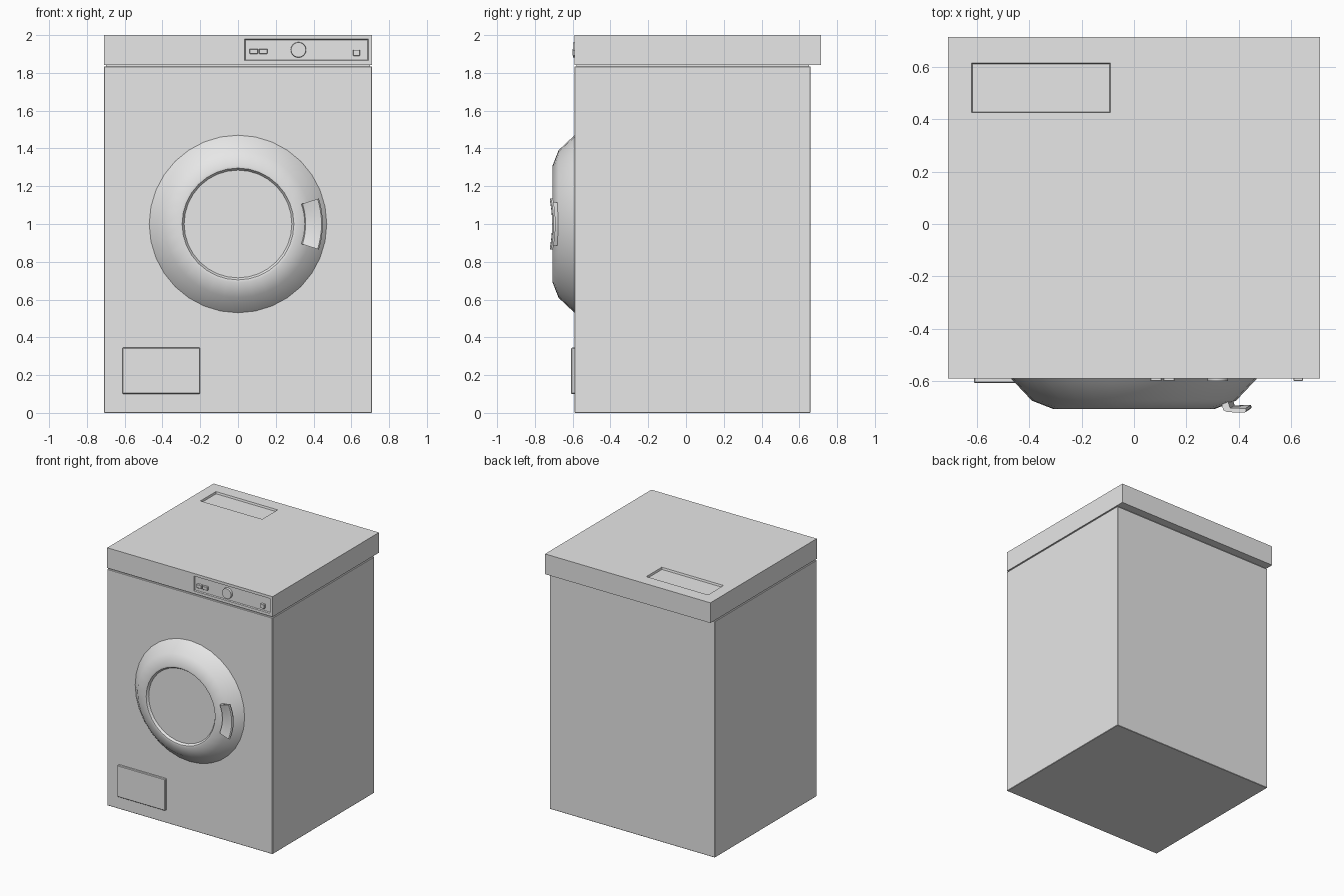
import bpy, bmesh
from math import radians, copysign, pi
from mathutils import Matrix, Vector

cube = bpy.data.objects.get("Cube")
if cube:
    bpy.data.objects.remove(cube)

grey = bpy.data.materials.new("light_grey_enamel")
grey.use_nodes = True
grey.diffuse_color = (0.8, 0.8, 0.8, 1)
grey.node_tree.nodes["Principled BSDF"].inputs["Base Color"].default_value = (0.8, 0.8, 0.8, 1)


def finish(bm, name, smooth=None, bevel=0):
    """Turn a bmesh into a named, coloured object."""
    bmesh.ops.recalc_face_normals(bm, faces=bm.faces)
    mesh = bpy.data.meshes.new(name)
    bm.to_mesh(mesh)
    bm.free()
    mesh.materials.append(grey)
    obj = bpy.data.objects.new(name, mesh)
    bpy.context.collection.objects.link(obj)
    if bevel:
        mod = obj.modifiers.new("soft_edges", "BEVEL")
        mod.width, mod.segments = bevel, 1
    if smooth:
        bpy.ops.object.select_all(action="DESELECT")
        obj.select_set(True)
        bpy.context.view_layer.objects.active = obj
        bpy.ops.object.shade_smooth_by_angle(angle=radians(smooth))
    return obj


def box_mesh(lo, hi):
    lo, hi = Vector(lo), Vector(hi)
    bm = bmesh.new()
    bmesh.ops.create_cube(bm, size=1)
    bmesh.ops.scale(bm, vec=hi - lo, verts=bm.verts)
    bmesh.ops.translate(bm, vec=(lo + hi) / 2, verts=bm.verts)
    bm.normal_update()
    return bm


def box(name, lo, hi, bevel=0):
    return finish(box_mesh(lo, hi), name, bevel=bevel)


def pocket(bm, normal, centre, half, slope, depth):
    """Sink a rectangular recess into the side facing along normal."""
    bm.normal_update()
    face = max(bm.faces, key=lambda f: f.normal.dot(Vector(normal)))
    mid = face.calc_center_median()
    bmesh.ops.inset_individual(bm, faces=[face], thickness=0.01)
    for v in face.verts:
        for a in range(3):
            if not normal[a]:
                v.co[a] = centre[a] + copysign(half[a], v.co[a] - mid[a])
    bm.normal_update()
    bmesh.ops.inset_individual(bm, faces=[face], thickness=slope, depth=-depth)


def spun(name, points, start, angle, steps, closed, bow=0):
    """Sweep an (x, y) profile about the door axis."""
    bm = bmesh.new()
    verts = [bm.verts.new((x, y, 0)) for x, y in points]
    if closed:
        geom = [bm.faces.new(verts)]
    else:
        geom = [bm.edges.new(pair) for pair in zip(verts, verts[1:])]
        geom += verts
    bmesh.ops.rotate(bm, cent=(0, 0, 0), verts=verts,
                     matrix=Matrix.Rotation(start, 3, "Y"))
    bmesh.ops.spin(bm, geom=geom, cent=(0, 0, 0), axis=(0, 1, 0),
                   angle=angle, steps=steps)
    bmesh.ops.remove_doubles(bm, verts=bm.verts, dist=0.0005)
    for v in bm.verts:
        v.co.y += bow * (1 - (v.co.z / 0.11) ** 2)
        v.co.z += 1
    return finish(bm, name, smooth=35)


# Cabinet with a narrow seam under the lid
box("cabinet", (-0.71, -0.59, 0), (0.71, 0.66, 1.835), bevel=0.003)
box("lid_seam", (-0.7, -0.58, 1.83), (0.7, 0.65, 1.85))

# Lid with a shallow tray on top and a sunken control panel in front
lid = box_mesh((-0.71, -0.59, 1.843), (0.71, 0.715, 2))
pocket(lid, (0, 0, 1), (-0.355, 0.52, 0), (0.265, 0.095, 0), 0.005, 0.015)
pocket(lid, (0, -1, 0), (0.3625, 0, 1.922), (0.3275, 0, 0.057), 0.006, 0.008)
finish(lid, "lid")

# Controls
for i, (x0, x1, z0, z1) in enumerate([(0.062, 0.105, 1.9, 1.927),
                                      (0.112, 0.155, 1.9, 1.927),
                                      (0.61, 0.645, 1.89, 1.922)]):
    box(f"push_button_{i + 1}", (x0, -0.6, z0), (x1, -0.575, z1), bevel=0.002)
bm = bmesh.new()
bmesh.ops.create_cone(bm, cap_ends=True, segments=24, radius1=0.042, radius2=0.039,
                      depth=0.026, matrix=Matrix.Translation((0.32, -0.586, 1.922))
                      @ Matrix.Rotation(pi / 2, 4, "X"))
finish(bm, "program_dial", smooth=35)

# Round door with a stepped rim and a recessed window
spun("door", [(0, -0.58), (0.47, -0.58), (0.47, -0.59), (0.39, -0.675), (0.31, -0.706),
              (0.296, -0.704), (0.285, -0.688), (0, -0.688)], 0, 2 * pi, 32, False)

# Hooked door handle following the rim
spun("door_handle", [(0.345, -0.67), (0.358, -0.712), (0.372, -0.718), (0.442, -0.717),
                     (0.449, -0.71), (0.447, -0.7), (0.385, -0.702), (0.374, -0.67)],
     radians(-17.5), radians(35), 8, True, bow=0.009)

# Filter hatch
box("filter_hatch", (-0.612, -0.608, 0.1), (-0.2, -0.585, 0.345), bevel=0.004)
